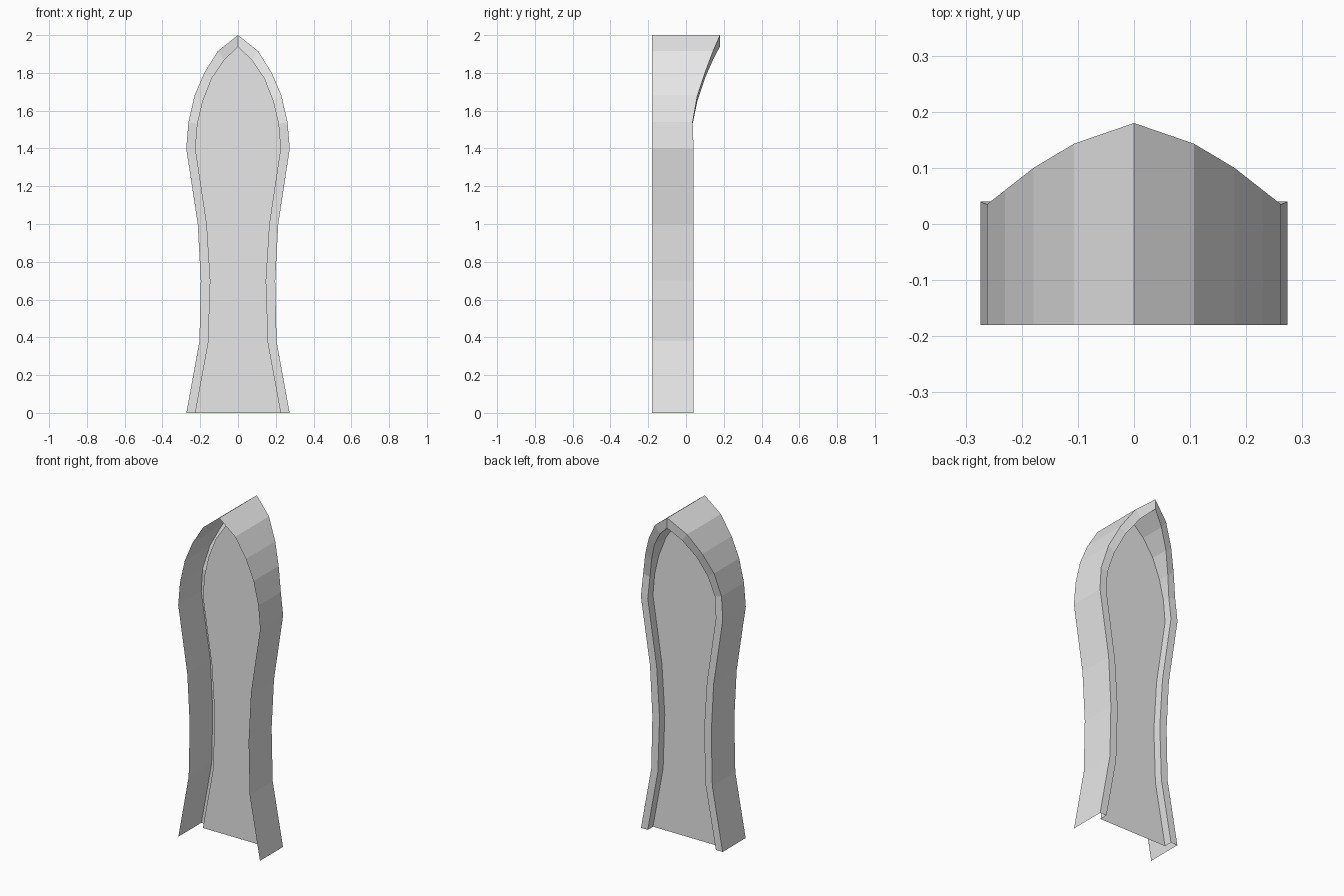
import bpy
import bmesh

cube = bpy.data.objects.get("Cube")
if cube:
    bpy.data.objects.remove(cube, do_unlink=True)

FRONT_Y, PANEL_Y = -0.18, -0.01

# Half outline, bottom to tip: outer x, outer z, inner x, inner z, rim y
PROFILE = [
    (0.273, 0.00, 0.228, 0.00, 0.04),
    (0.204, 0.38, 0.160, 0.37, 0.04),
    (0.197, 0.70, 0.149, 0.70, 0.04),
    (0.213, 1.00, 0.168, 1.00, 0.04),
    (0.274, 1.40, 0.228, 1.40, 0.04),
    (0.262, 1.54, 0.217, 1.53, 0.035),
    (0.230, 1.68, 0.189, 1.65, 0.06),
    (0.179, 1.80, 0.142, 1.77, 0.10),
    (0.107, 1.915, 0.074, 1.87, 0.143),
    (0.000, 2.00, 0.000, 1.94, 0.18),
]

grey = bpy.data.materials.new("light_grey")
grey.use_nodes = True
colour = (0.8, 0.8, 0.8, 1)
grey.diffuse_color = colour
grey.node_tree.nodes["Principled BSDF"].inputs["Base Color"].default_value = colour


def sweep(name, rails):
    """Skin neighbouring rails of points with flat quads."""
    bm = bmesh.new()
    rows = [[bm.verts.new(p) for p in rail] for rail in rails]
    for a, b in zip(rows, rows[1:]):
        for i in range(len(a) - 1):
            bm.faces.new((a[i], a[i + 1], b[i + 1], b[i]))
    finish(name, bm)


def finish(name, bm):
    mesh = bpy.data.meshes.new(name)
    bm.to_mesh(mesh)
    bm.free()
    mesh.materials.append(grey)
    bpy.context.collection.objects.link(bpy.data.objects.new(name, mesh))


# Full outline: up the right side, over the tip, down the left side
outline = [(-ox, oz, -ix, iz, y) for ox, oz, ix, iz, y in PROFILE]
outline += PROFILE[-2::-1]

# Thin frame: outer wall, rear rim and the inner wall down to the panel
sweep("frame", [
    [(ox, FRONT_Y, oz) for ox, oz, ix, iz, y in outline],
    [(ox, y, oz) for ox, oz, ix, iz, y in outline],
    [(ix, y, iz) for ox, oz, ix, iz, y in outline],
    [(ix, PANEL_Y, iz) for ox, oz, ix, iz, y in outline],
])

# Flat recessed panel
bm = bmesh.new()
bm.faces.new([bm.verts.new((ix, PANEL_Y, iz)) for ox, oz, ix, iz, y in outline])
finish("panel", bm)
